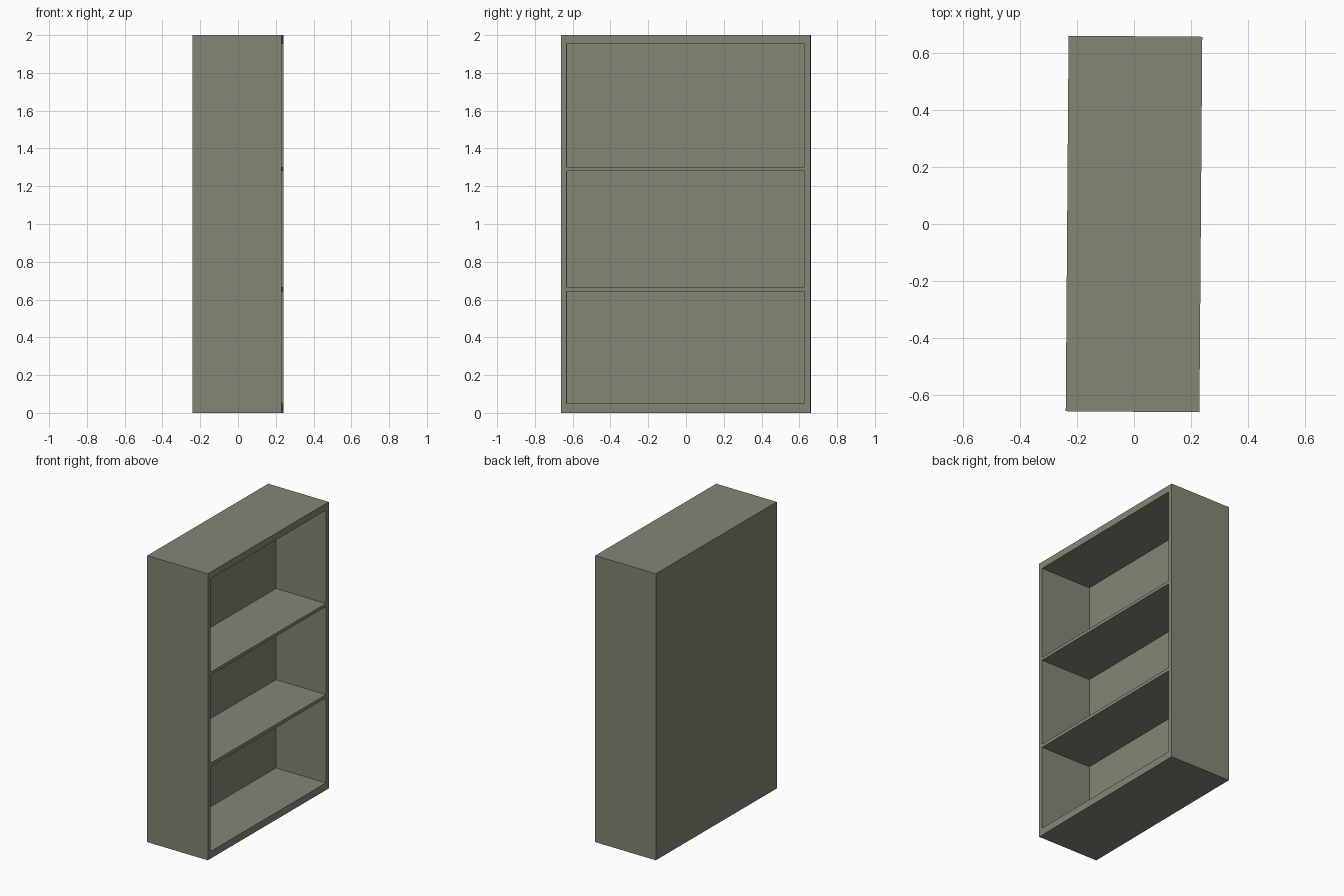
import bpy, bmesh
from mathutils import Matrix, Vector

if "Cube" in bpy.data.objects:
    bpy.data.objects.remove(bpy.data.objects["Cube"])

DEPTH, WIDTH, HEIGHT = 0.47, 1.32, 2.0
RECESS = 0.388                       # inner depth of each compartment
SIDE = 0.63                          # half-width of the openings
BAYS = [(0.05, 0.642), (0.666, 1.28), (1.302, 1.953)]

paint = bpy.data.materials.new("grey_green_paint")
paint.diffuse_color = (0.235, 0.235, 0.178, 1)
paint.use_nodes = True
paint.node_tree.nodes["Principled BSDF"].inputs["Base Color"].default_value = paint.diffuse_color

# Solid cabinet block
bm = bmesh.new()
bmesh.ops.create_cube(bm, size=1, matrix=Matrix.Translation((0, 0, HEIGHT / 2))
                      @ Matrix.Diagonal((DEPTH, WIDTH, HEIGHT, 1)))


def slice_at(point, normal):
    bmesh.ops.bisect_plane(bm, geom=bm.verts[:] + bm.edges[:] + bm.faces[:],
                           plane_co=Vector(point), plane_no=Vector(normal))


# Mark out the openings on the open side
for y in (-SIDE, SIDE):
    slice_at((0, y, 0), (0, 1, 0))
for bay in BAYS:
    for z in bay:
        slice_at((0, 0, z), (0, 0, 1))


def is_opening(face):
    c = face.calc_center_median()
    return (face.normal.x > 0.9 and abs(c.y) < SIDE
            and any(lo < c.z < hi for lo, hi in BAYS))


# Push the compartments in, leaving the shelves, sides and back panel
bm.normal_update()
bmesh.ops.inset_individual(bm, faces=[f for f in bm.faces if is_opening(f)],
                           thickness=0, depth=-RECESS)
bmesh.ops.dissolve_limit(bm, angle_limit=0.01, verts=bm.verts[:], edges=bm.edges[:])
bmesh.ops.recalc_face_normals(bm, faces=bm.faces[:])

mesh = bpy.data.meshes.new("bookcase")
bm.to_mesh(mesh)
bm.free()
mesh.materials.append(paint)
bookcase = bpy.data.objects.new("bookcase", mesh)
bookcase.rotation_euler.z = -0.0076  # stands very slightly turned
bpy.context.collection.objects.link(bookcase)
